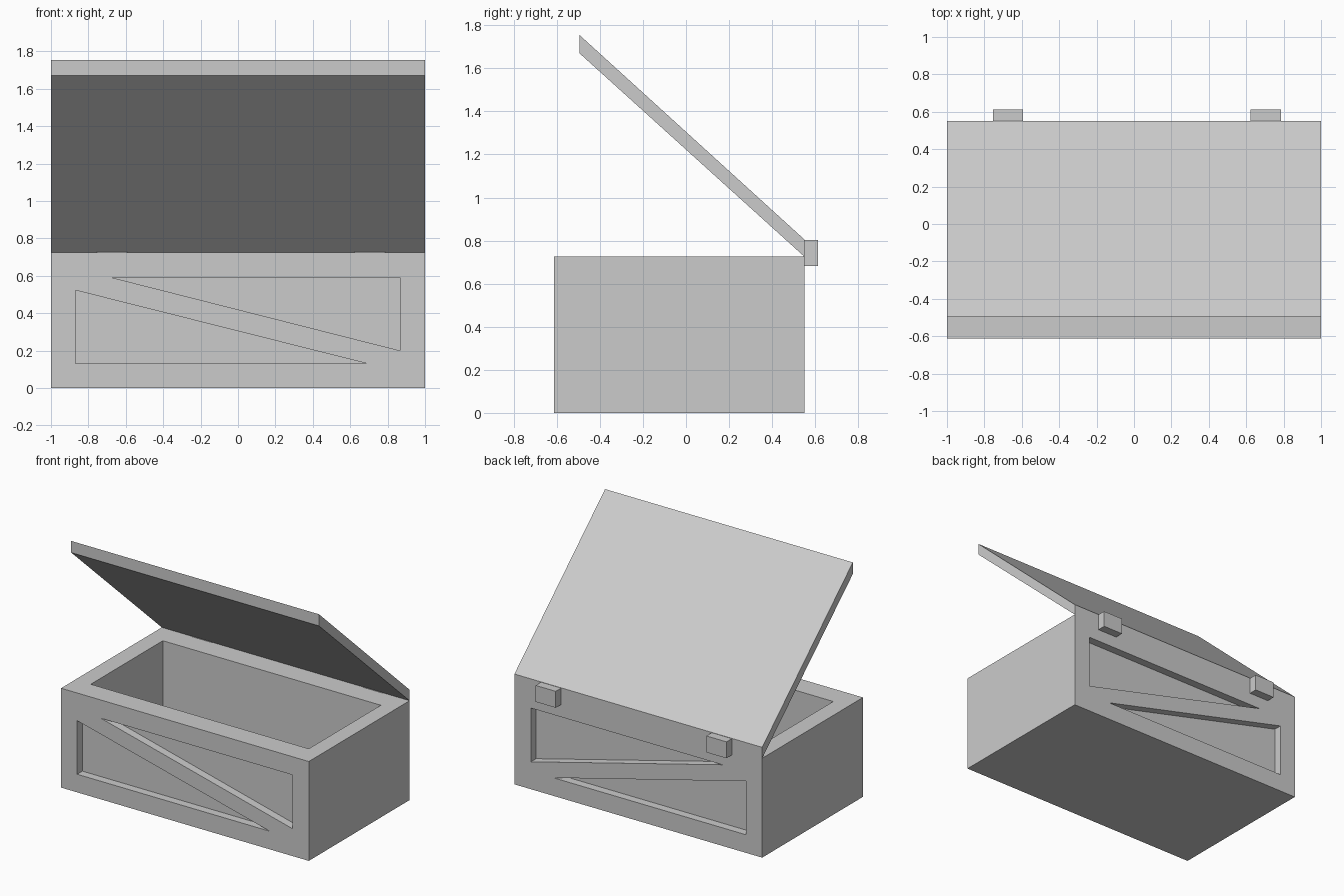
import bpy, bmesh

if "Cube" in bpy.data.objects:
    bpy.data.objects.remove(bpy.data.objects["Cube"])

FRONT, BACK, TOP = -0.612, 0.55, 0.725


def prism(name, profile, axis, lo, hi):
    """Extrude a 2D profile along axis 'x' (profile = y,z) or 'y' (profile = x,z)."""
    def place(p, t):
        return (t, p[0], p[1]) if axis == 'x' else (p[0], t, p[1])
    bm = bmesh.new()
    a = [bm.verts.new(place(p, lo)) for p in profile]
    b = [bm.verts.new(place(p, hi)) for p in profile]
    bm.faces.new(a)
    bm.faces.new(b[::-1])
    n = len(profile)
    for i in range(n):
        j = (i + 1) % n
        bm.faces.new((a[i], b[i], b[j], a[j]))
    bmesh.ops.recalc_face_normals(bm, faces=bm.faces)
    me = bpy.data.meshes.new(name)
    bm.to_mesh(me)
    bm.free()
    ob = bpy.data.objects.new(name, me)
    bpy.context.collection.objects.link(ob)
    return ob


def box(name, x0, x1, y0, y1, z0, z1):
    return prism(name, [(y0, z0), (y1, z0), (y1, z1), (y0, z1)], 'x', x0, x1)


def cut(target, cutter):
    cutter.hide_render = True
    mod = target.modifiers.new("cut", 'BOOLEAN')
    mod.operation = 'DIFFERENCE'
    mod.solver = 'EXACT'
    mod.object = cutter
    bpy.context.view_layer.objects.active = target
    bpy.ops.object.modifier_apply(modifier=mod.name)
    bpy.data.objects.remove(cutter)


# crate body with open interior
body = box("crate_body", -1, 1, FRONT, BACK, 0, TOP)
cut(body, box("cavity_cutter", -0.875, 0.885, -0.448, 0.383, 0.13, 1.0))

# triangular recesses either side of the diagonal brace, front and back
upper = [(-0.68, 0.592), (0.867, 0.592), (0.867, 0.2)]
lower = [(-0.87, 0.132), (0.685, 0.132), (-0.87, 0.523)]
for tri in (upper, lower):
    cut(body, prism("front_recess_cutter", tri, 'y', FRONT - 0.1, FRONT + 0.06))
    cut(body, prism("back_recess_cutter", tri, 'y', BACK - 0.06, BACK + 0.1))

# lid swung open about the back edge, with vertical end faces
prism("lid", [(BACK, TOP), (BACK, 0.805), (-0.495, 1.755), (-0.495, 1.67)], 'x', -1, 1)

# hinge blocks on the back edge
for name, x0, x1 in (("hinge_left", -0.755, -0.593), ("hinge_right", 0.623, 0.785)):
    box(name, x0, x1, BACK - 0.005, 0.612, 0.683, 0.803)
